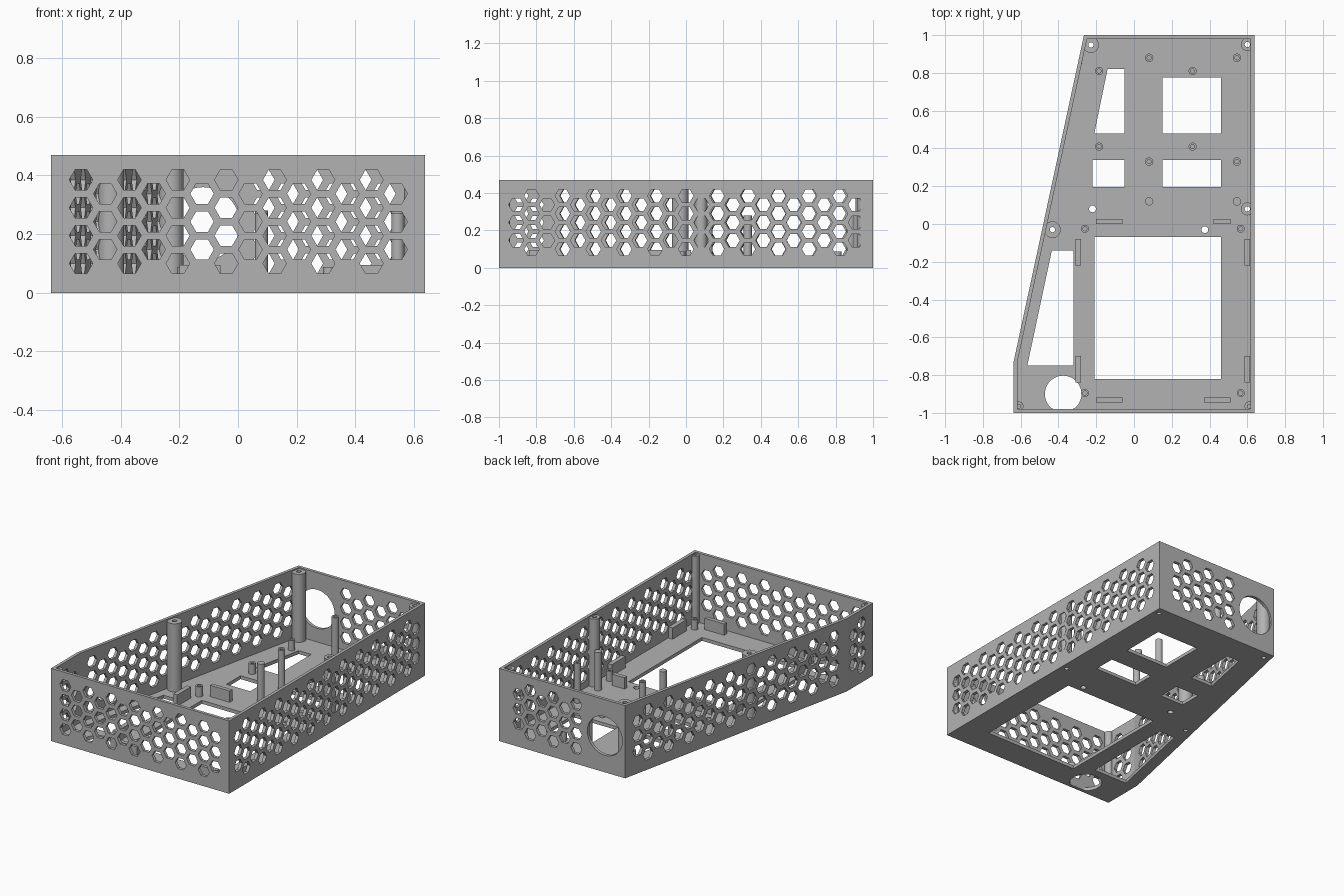
import bpy, bmesh
from math import cos, sin, pi
from mathutils import Matrix, Vector

cube = bpy.data.objects.get("Cube")
if cube:
    bpy.data.objects.remove(cube, do_unlink=True)

HEIGHT, WALL, FLOOR = 0.47, 0.02, 0.022
HEX_R, COL, ROW = 0.04, 0.0825, 0.095

grey = bpy.data.materials.new("plain_grey")
grey.use_nodes = True
grey.diffuse_color = (0.45, 0.45, 0.45, 1)
grey.node_tree.nodes["Principled BSDF"].inputs["Base Color"].default_value = (0.45, 0.45, 0.45, 1)


def ring(x, y, r, n=24):
    return [(x + r * cos(2 * pi * i / n), y + r * sin(2 * pi * i / n)) for i in range(n)]


def rect(x0, y0, x1, y1):
    return [(x0, y0), (x1, y0), (x1, y1), (x0, y1)]


def plate(name, outline, holes, thickness, matrix):
    """Flat outline with holes, given thickness about its own plane."""
    curve = bpy.data.curves.new(name, 'CURVE')
    curve.dimensions = '2D'
    curve.fill_mode = 'BOTH'
    curve.extrude = thickness / 2
    for pts in [outline] + holes:
        spline = curve.splines.new('POLY')
        spline.points.add(len(pts) - 1)
        for p, (x, y) in zip(spline.points, pts):
            p.co = (x, y, 0, 1)
        spline.use_cyclic_u = True
    temp = bpy.data.objects.new(name + "_profile", curve)
    bpy.context.collection.objects.link(temp)
    deps = bpy.context.evaluated_depsgraph_get()
    mesh = bpy.data.meshes.new_from_object(temp.evaluated_get(deps))
    bpy.data.objects.remove(temp, do_unlink=True)
    bm = bmesh.new()
    bm.from_mesh(mesh)
    bmesh.ops.remove_doubles(bm, verts=bm.verts, dist=0.0001)
    bmesh.ops.recalc_face_normals(bm, faces=bm.faces)
    bm.to_mesh(mesh)
    bm.free()
    mesh.materials.clear()
    mesh.materials.append(grey)
    obj = bpy.data.objects.new(name, mesh)
    bpy.context.collection.objects.link(obj)
    obj.matrix_world = matrix
    return obj


def upright(name, outline, holes, z0, z1):
    return plate(name, outline, holes, z1 - z0, Matrix.Translation((0, 0, (z0 + z1) / 2)))


def honeycomb(start, columns, rows):
    """Columns of hexagons alternating between four and three rows."""
    cells = []
    for i in range(columns):
        n = rows if i % 2 == 0 else 7 - rows
        for j in range(n):
            z = 0.2425 + (j - (n - 1) / 2) * ROW
            cells.append(ring(start + i * COL, z, HEX_R, 6))
    return cells


# Perforated walls, counter-clockwise round the footprint
corners = [Vector(p) for p in ((-0.6375, -1), (0.6375, -1), (0.6375, 1), (-0.265, 1), (-0.6375, -0.73))]
patterns = [
    ("front_wall", honeycomb(0.1025, 14, 4)),
    ("right_wall", honeycomb(0.0925, 23, 3)),
    ("back_wall", honeycomb(0.14, 6, 3) + [ring(0.757, 0.235, 0.125, 48)]),
    ("slanted_wall", honeycomb(0.102, 20, 3)),
    ("short_wall", honeycomb(0.07, 2, 3)),
]
for i, (name, holes) in enumerate(patterns):
    p, q = corners[i], corners[(i + 1) % 5]
    u = (q - p).normalized()
    n = Vector((u.y, -u.x))
    o = p - n * WALL / 2
    frame = Matrix(((u.x, 0, n.x, o.x), (u.y, 0, n.y, o.y), (0, 1, 0, 0), (0, 0, 0, 1)))
    plate(name, rect(0, 0, (q - p).length, HEIGHT), holes, WALL, frame)

# Posts: x, y, outer radius
bosses = [(-0.228, 0.948, 0.042), (0.6, 0.95, 0.034), (0.6, 0.08, 0.034), (-0.432, -0.03, 0.044)]
corner_posts = [(-0.61, -0.965, 0.025), (0.61, -0.965, 0.025)]
tall = [(x, y) for x in (0.08, 0.545) for y in (0.88, 0.33)]
pegs = [(x, 0.12) for x in (0.08, 0.545)]
short = [(x, y) for x in (-0.185, 0.31) for y in (0.81, 0.41)]
short += [(x, y) for x in (-0.26, 0.565) for y in (-0.025, -0.895)]

# Floor with openings
disc = [(x, max(y, -0.979)) for x, y in ring(-0.375, -0.9, 0.097, 48)]
openings = [
    [(-0.21, 0.48), (-0.05, 0.48), (-0.05, 0.82), (-0.14, 0.82)],
    rect(0.15, 0.48, 0.46, 0.775),
    rect(-0.22, 0.195, -0.05, 0.34),
    rect(0.15, 0.195, 0.46, 0.34),
    rect(-0.21, -0.82, 0.46, -0.07),
    [(-0.565, -0.75), (-0.32, -0.75), (-0.32, -0.14), (-0.435, -0.14)],
    disc, ring(-0.22, 0.08, 0.018), ring(0.375, -0.03, 0.018),
] + [ring(x, y, 0.014) for x, y, r in bosses]
inset = [(-0.63, -0.99), (0.628, -0.99), (0.628, 0.99), (-0.257, 0.99), (-0.63, -0.73)]
upright("floor", inset, openings, 0, FLOOR)

# Lid bosses, corner posts, standoffs and pegs
for x, y, r in bosses:
    upright("lid_boss", ring(x, y, r, 32), [ring(x, y, 0.014)], FLOOR, 0.462)
for x, y, r in corner_posts:
    upright("corner_post", ring(x, y, r), [ring(x, y, 0.01)], FLOOR, 0.462)
for x, y in tall:
    upright("tall_standoff", ring(x, y, 0.022), [ring(x, y, 0.011)], FLOOR, 0.28)
for x, y in pegs:
    upright("peg", ring(x, y, 0.022), [], FLOOR, 0.27)
for x, y in short:
    upright("short_standoff", ring(x, y, 0.021), [ring(x, y, 0.011)], FLOOR, 0.088)

# Locating ribs around the large opening
for x, y, w in ((-0.13, 0.014, 0.14), (0.465, 0.014, 0.09), (-0.13, -0.932, 0.14), (0.44, -0.932, 0.14)):
    upright("cross_rib", rect(x - w / 2, y - 0.013, x + w / 2, y + 0.013), [], FLOOR, 0.095)
for x in (-0.295, 0.6):
    for y in (-0.15, -0.77):
        upright("side_rib", rect(x - 0.014, y - 0.07, x + 0.014, y + 0.07), [], FLOOR, 0.095)

# Smooth the round parts, keeping edges sharp
bpy.ops.object.select_all(action='DESELECT')
for obj in bpy.context.collection.objects:
    if obj.type == 'MESH' and grey.name in obj.data.materials:
        obj.select_set(True)
        bpy.context.view_layer.objects.active = obj
bpy.ops.object.shade_smooth_by_angle(angle=pi / 6)
